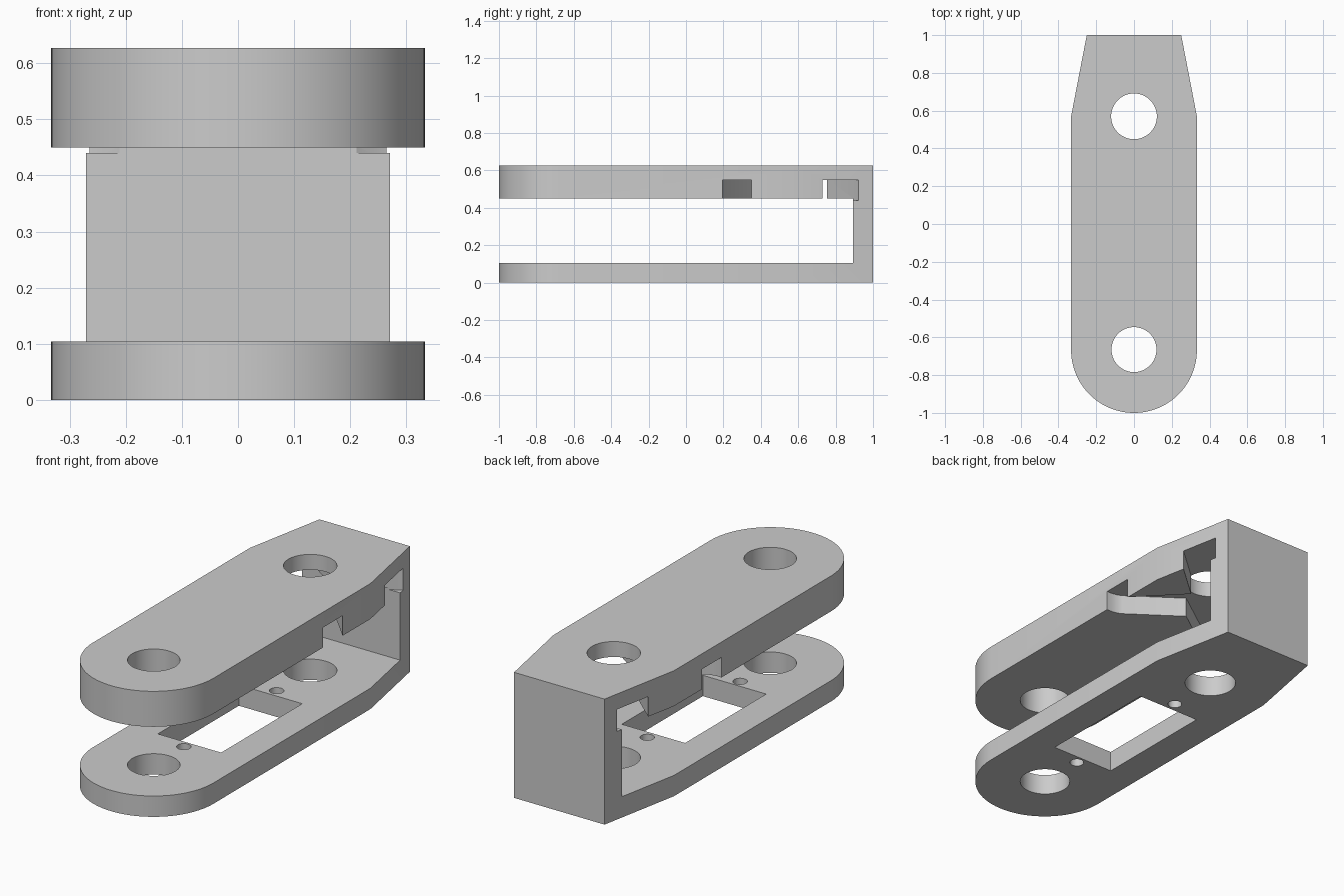
import bpy, bmesh, math

default = bpy.data.objects.get("Cube")
if default:
    bpy.data.objects.remove(default, do_unlink=True)

grey = bpy.data.materials.new("plain_grey")
grey.use_nodes = True
color = (0.6, 0.6, 0.6, 1)
grey.diffuse_color = color
grey.node_tree.nodes["Principled BSDF"].inputs["Base Color"].default_value = color


def prism(name, outline, z0, z1):
    """Extrude a flat outline from z0 to z1."""
    bm = bmesh.new()
    face = bm.faces.new([bm.verts.new((x, y, z0)) for x, y in outline])
    top = bmesh.ops.extrude_face_region(bm, geom=[face])["geom"]
    verts = [v for v in top if isinstance(v, bmesh.types.BMVert)]
    bmesh.ops.translate(bm, verts=verts, vec=(0, 0, z1 - z0))
    bmesh.ops.recalc_face_normals(bm, faces=bm.faces)
    mesh = bpy.data.meshes.new(name)
    bm.to_mesh(mesh)
    bm.free()
    obj = bpy.data.objects.new(name, mesh)
    bpy.context.collection.objects.link(obj)
    mesh.materials.append(grey)
    return obj


def arc(y, r, start, end, steps):
    angles = [start + (end - start) * i / steps for i in range(steps + 1)]
    return [(r * math.cos(a), y + r * math.sin(a)) for a in angles]


def circle(y, r, steps=64):
    return arc(y, r, 0, math.tau, steps)[:-1]


def box(x, y0, y1):
    return [(-x, y0), (x, y0), (x, y1), (-x, y1)]


def mirrored(half):
    """Close a half outline whose first and last points lie on x = 0."""
    return half + [(-x, y) for x, y in reversed(half[1:-1])]


# Bracket blank: round front end, tapered back end
R = 0.333
blank = arc(-1 + R, R, -math.pi, 0, 64) + [(R, 0.57), (0.25, 1), (-0.25, 1), (-R, 0.57)]
bracket = prism("bracket", blank, 0, 0.627)

# Four-armed pocket under the top plate, open at the sides
pocket = mirrored([(0, 0.39), (0.25, 0.213), (0.27, 0.203), (0.30, 0.196),
                   (0.4, 0.195), (0.4, 0.28), (0.333, 0.35), (0.12, 0.57),
                   (0.302, 0.73), (0.4, 0.816), (0.4, 0.925), (0.27, 0.925),
                   (0.24, 0.912), (0, 0.755)])

# Cutters: gap between plates, pocket, pivot holes, window, screw holes
cutters = [
    prism("gap_cutter", box(0.6, -1.2, 0.893), 0.104, 0.45),
    prism("pocket_cutter", pocket, 0.44, 0.55),
    prism("front_hole_cutter", circle(-0.665, 0.119), -0.1, 0.8),
    prism("back_hole_cutter", circle(0.57, 0.121), -0.1, 0.8),
    prism("window_cutter", box(0.175, -0.383, 0.257), -0.1, 0.2),
    prism("back_screw_cutter", circle(0.305, 0.033, 32), -0.1, 0.2),
    prism("front_screw_cutter", circle(-0.427, 0.033, 32), -0.1, 0.2),
]
bpy.context.view_layer.objects.active = bracket
for cutter in cutters:
    cut = bracket.modifiers.new(cutter.name, "BOOLEAN")
    cut.operation = "DIFFERENCE"
    cut.solver = "EXACT"
    cut.object = cutter
    bpy.ops.object.modifier_apply(modifier=cut.name)
for cutter in cutters:
    bpy.data.objects.remove(cutter, do_unlink=True)

# Smooth round walls, sharp edges
bpy.ops.object.select_all(action="DESELECT")
bracket.select_set(True)
bpy.ops.object.shade_smooth_by_angle(angle=math.radians(25))
